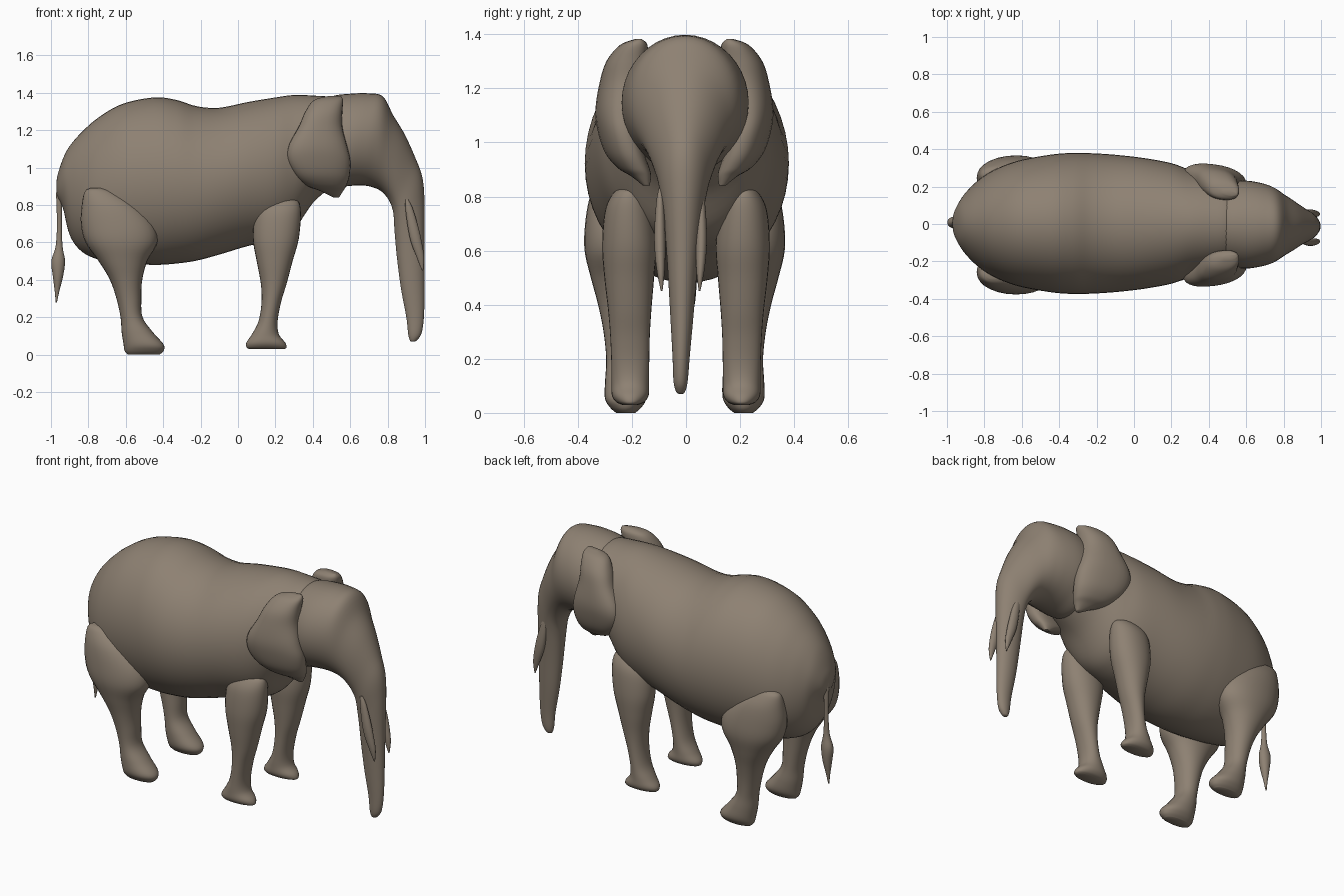
import bpy, bmesh, math
from mathutils import Vector

hide = bpy.data.materials.new("grey brown hide")
hide.diffuse_color = (0.27, 0.22, 0.17, 1)


def spline(rows, steps):
    """Catmull-Rom smoothing between rows of numbers."""
    out = []
    for i in range(len(rows) - 1):
        p0, p1 = rows[max(i - 1, 0)], rows[i]
        p2, p3 = rows[i + 1], rows[min(i + 2, len(rows) - 1)]
        for s in range(steps):
            t = s / steps
            out.append([0.5 * (2 * b + (c - a) * t + (2 * a - 5 * b + 4 * c - d) * t * t
                               + (3 * b - a - 3 * c + d) * t ** 3)
                        for a, b, c, d in zip(p0, p1, p2, p3)])
    return out + [list(rows[-1])]


def loft(name, rows, sides=32, steps=5, power=1.0):
    """Skin ovals; each row is xa, za, xb, zb (oval ends), half width, ya, yb."""
    bm = bmesh.new()
    rings = []
    for xa, za, xb, zb, w, ya, yb in spline(rows, steps):
        a, b = Vector((xa, ya, za)), Vector((xb, yb, zb))
        ring = []
        for k in range(sides):
            t = 2 * math.pi * k / sides
            c, s = math.cos(t), math.sin(t)
            c = math.copysign(abs(c) ** power, c)
            s = math.copysign(abs(s) ** power, s)
            ring.append(bm.verts.new((a + b) / 2 + (a - b) / 2 * c + Vector((0, w * s, 0))))
        rings.append(ring)
    for r, q in zip(rings, rings[1:]):
        for k in range(sides):
            j = (k + 1) % sides
            bm.faces.new((r[k], r[j], q[j], q[k]))
    bm.faces.new(rings[0])
    bm.faces.new(rings[-1])
    bmesh.ops.recalc_face_normals(bm, faces=bm.faces)
    me = bpy.data.meshes.new(name)
    bm.to_mesh(me)
    bm.free()
    me.materials.append(hide)
    ob = bpy.data.objects.new(name, me)
    bpy.context.collection.objects.link(ob)
    bpy.ops.object.select_all(action='DESELECT')
    ob.select_set(True)
    bpy.context.view_layer.objects.active = ob
    bpy.ops.object.shade_smooth_by_angle(angle=math.radians(60))
    return ob


def pair(name, rows, shift=0.0, power=1.0):
    """Left and right copies; each row is z, x back, x front, half width, y back, y front."""
    for side, s in (("right", -1), ("left", 1)):
        loft(name + "_" + side,
             [(x0, z, x1, z, w, s * y0 + shift, s * y1 + shift) for z, x0, x1, w, y0, y1 in rows],
             sides=28, power=power)


# barrel-shaped body: x, top z, bottom z, half width
body = [(-.97, .93, .87, .02), (-.962, .97, .84, .06), (-.935, 1.05, .78, .115),
        (-.9, 1.115, .64, .165), (-.84, 1.185, .555, .225), (-.75, 1.265, .51, .285),
        (-.62, 1.34, .49, .335), (-.45, 1.375, .48, .367), (-.33, 1.362, .487, .377),
        (-.22, 1.328, .503, .375), (-.1, 1.32, .535, .367), (.05, 1.35, .58, .35),
        (.2, 1.375, .615, .322), (.3, 1.388, .67, .285), (.4, 1.385, .81, .25),
        (.5, 1.375, .9, .22), (.56, 1.33, .96, .18)]
loft("body", [(x, t, x, b, w, .003, .003) for x, t, b, w in body], sides=48)

# head running down into the trunk: front/top point, back/bottom point, half width, y
head = [(.44, 1.33, .43, .92, .19, 0), (.5, 1.38, .49, .885, .222, 0),
        (.6, 1.395, .58, .9, .235, -.003), (.7, 1.397, .66, .905, .223, -.004),
        (.775, 1.38, .72, .895, .2, -.005), (.83, 1.28, .77, .87, .165, -.006),
        (.89, 1.18, .81, .82, .132, -.007), (.945, 1.06, .83, .76, .103, -.008),
        (.985, .95, .835, .69, .085, -.01), (.997, .82, .842, .6, .07, -.011),
        (.997, .6, .852, .5, .056, -.013), (.997, .4, .872, .35, .044, -.015),
        (.995, .22, .9, .2, .032, -.018), (.983, .12, .91, .11, .026, -.02),
        (.96, .08, .92, .075, .016, -.02), (.945, .07, .93, .07, .005, -.02)]
loft("head_and_trunk", [r + (r[5],) for r in head], sides=40)

# tusks lying along the trunk
pair("tusk", [(.83, .895, .91, .006, .075, .075), (.78, .895, .935, .014, .076, .076),
              (.68, .908, .965, .02, .077, .077), (.6, .925, .983, .02, .076, .076),
              (.52, .955, .995, .014, .073, .073), (.45, .983, .99, .003, .07, .07)], shift=-.02)

# thick cupped ears
pair("ear", [(1.382, .48, .55, .012, .175, .165), (1.36, .405, .562, .05, .195, .18),
             (1.3, .36, .558, .074, .225, .2), (1.22, .325, .558, .078, .25, .215),
             (1.12, .272, .582, .075, .27, .23), (1.04, .265, .6, .072, .265, .222),
             (.96, .305, .597, .068, .24, .2), (.905, .365, .58, .056, .2, .175),
             (.875, .44, .562, .036, .165, .155), (.84, .51, .54, .012, .14, .14)],
     shift=-.006, power=.85)

# front legs
pair("front_leg", [(.83, .18, .29, .025, .212, .212), (.815, .135, .325, .055, .212, .212),
                   (.75, .092, .336, .087, .212, .212), (.62, .08, .325, .1, .21, .21),
                   (.5, .1, .292, .092, .21, .21), (.38, .122, .26, .08, .208, .208),
                   (.28, .126, .23, .073, .207, .207), (.18, .11, .212, .07, .206, .206),
                   (.11, .075, .218, .07, .206, .206), (.065, .045, .252, .068, .206, .206),
                   (.04, .045, .26, .052, .206, .206), (.03, .06, .25, .03, .206, .206)],
     power=.95)

# hind legs with bulging thighs
pair("hind_leg", [(.89, -.79, -.72, .025, .265, .265), (.87, -.82, -.66, .05, .265, .265),
                  (.8, -.835, -.54, .092, .258, .258), (.7, -.84, -.45, .118, .25, .25),
                  (.6, -.815, -.432, .122, .248, .248), (.5, -.745, -.485, .107, .24, .24),
                  (.4, -.685, -.512, .09, .23, .23), (.3, -.65, -.517, .078, .222, .222),
                  (.2, -.628, -.51, .072, .218, .218), (.12, -.622, -.455, .077, .217, .217),
                  (.055, -.612, -.398, .077, .218, .218), (.02, -.606, -.398, .058, .218, .218),
                  (0, -.59, -.42, .035, .218, .218)], shift=-.005, power=.95)

# tail with a tuft
tail = [(.93, -.968, -.945, .012), (.85, -.972, -.94, .016), (.7, -.968, -.942, .012),
        (.58, -.975, -.938, .017), (.5, -.998, -.925, .03), (.42, -.99, -.935, .027),
        (.34, -.98, -.955, .012), (.28, -.975, -.968, .003)]
loft("tail", [(a, z, b, z, w, .008, .008) for z, a, b, w in tail], sides=16)
